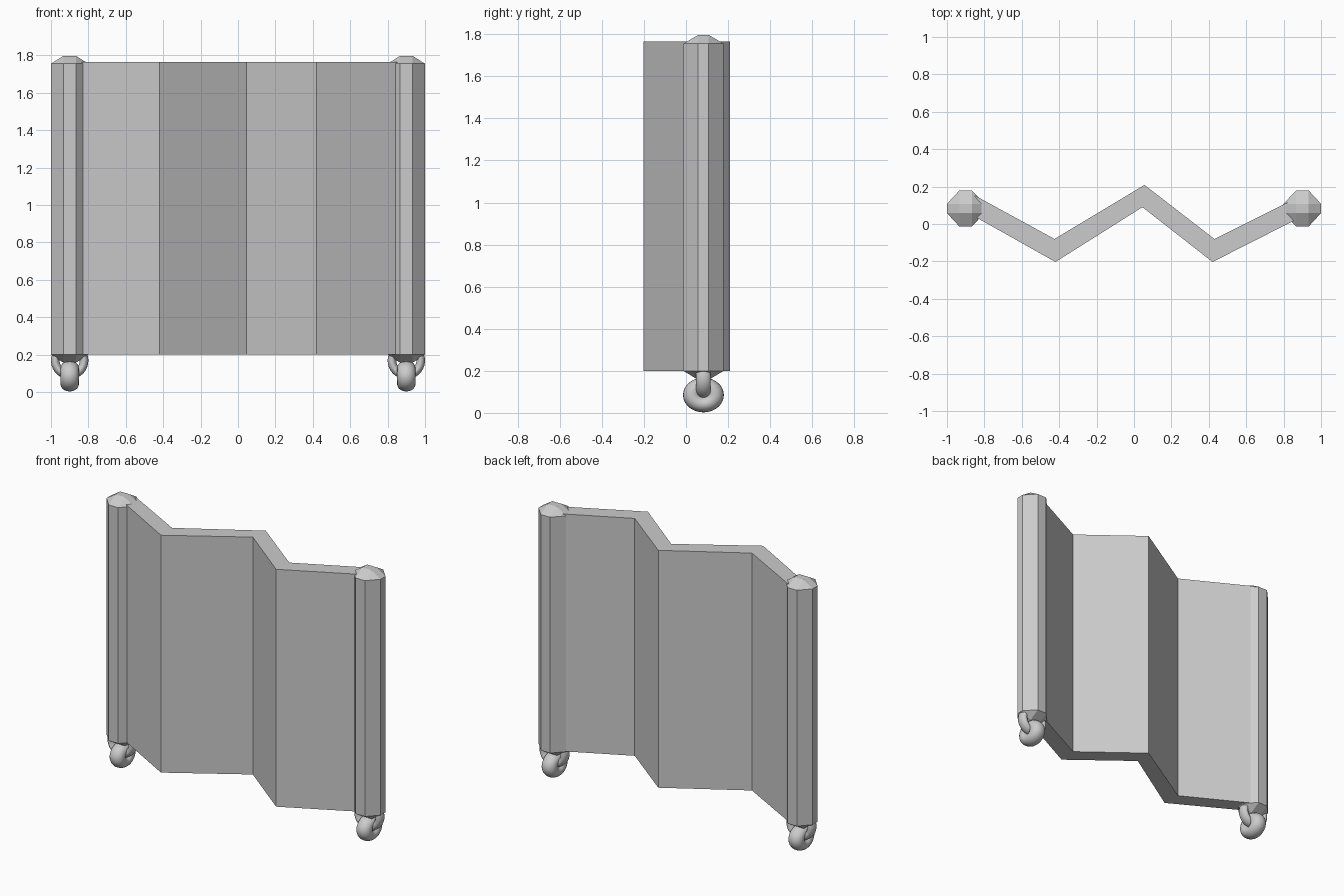
import bpy, bmesh, math

if "Cube" in bpy.data.objects:
    bpy.data.objects.remove(bpy.data.objects["Cube"])

grey = bpy.data.materials.new("plain_grey")
grey.diffuse_color = (0.6, 0.6, 0.6, 1)
grey.use_nodes = True
grey.node_tree.nodes["Principled BSDF"].inputs["Base Color"].default_value = grey.diffuse_color


def finish(bm, name):
    bmesh.ops.recalc_face_normals(bm, faces=bm.faces)
    me = bpy.data.meshes.new(name)
    bm.to_mesh(me)
    bm.free()
    ob = bpy.data.objects.new(name, me)
    bpy.context.collection.objects.link(ob)
    me.materials.append(grey)
    return ob


def ring(name, loc, major, minor, rot, scale):
    bpy.ops.mesh.primitive_torus_add(location=loc, rotation=rot, major_radius=major,
                                     minor_radius=minor, major_segments=40, minor_segments=20)
    ob = bpy.context.object
    ob.name = name
    ob.scale = scale
    ob.data.materials.append(grey)
    bpy.ops.object.shade_smooth()


# folded screen: zigzag outline extruded upward
back = [(-0.85, 0.152), (-0.425, -0.08), (0.056, 0.209), (0.43, -0.08), (0.85, 0.13)]
front = [(-0.87, 0.05), (-0.42, -0.203), (0.045, 0.09), (0.42, -0.203), (0.87, 0.025)]
bm = bmesh.new()
rows = [[[bm.verts.new((x, y, z)) for x, y in line] for line in (front, back)] for z in (0.2, 1.765)]
(fl, bl), (ft, bt) = rows
for i in range(4):
    for a, b in ((fl, ft), (bl, bt), (fl, bl), (ft, bt)):
        bm.faces.new((a[i], a[i + 1], b[i + 1], b[i]))
for i in (0, 4):
    bm.faces.new((fl[i], bl[i], bt[i], ft[i]))
finish(bm, "folded_screen")

for side, sx in (("left", -1), ("right", 1)):
    cx, cy = sx * 0.9, 0.083
    # octagonal post with chamfered ends
    bm = bmesh.new()
    for px in (-1, 1):
        for py in (-1, 1):
            for dx, dy, zs in ((0.034, 0.025, (0.157, 1.797)),
                               (0.1, 0.025, (0.2, 1.755)),
                               (0.034, 0.096, (0.2, 1.755))):
                for z in zs:
                    bm.verts.new((cx + px * dx, cy + py * dy, z))
    bmesh.ops.convex_hull(bm, input=bm.verts)
    bmesh.ops.dissolve_limit(bm, angle_limit=math.radians(1), verts=bm.verts, edges=bm.edges)
    finish(bm, side + "_post")
    # caster fork ring, linked through the wheel
    ring(side + "_caster_fork", (cx, cy, 0.168), 0.077, 0.023, (math.pi / 2, 0, 0), (1, 1, 1.5))
    # fat wheel ring, facing sideways (local x becomes vertical)
    ring(side + "_caster_wheel", (cx, cy, 0.085), 0.051, 0.046, (0, math.pi / 2, 0), (0.85, 1, 1.07))
